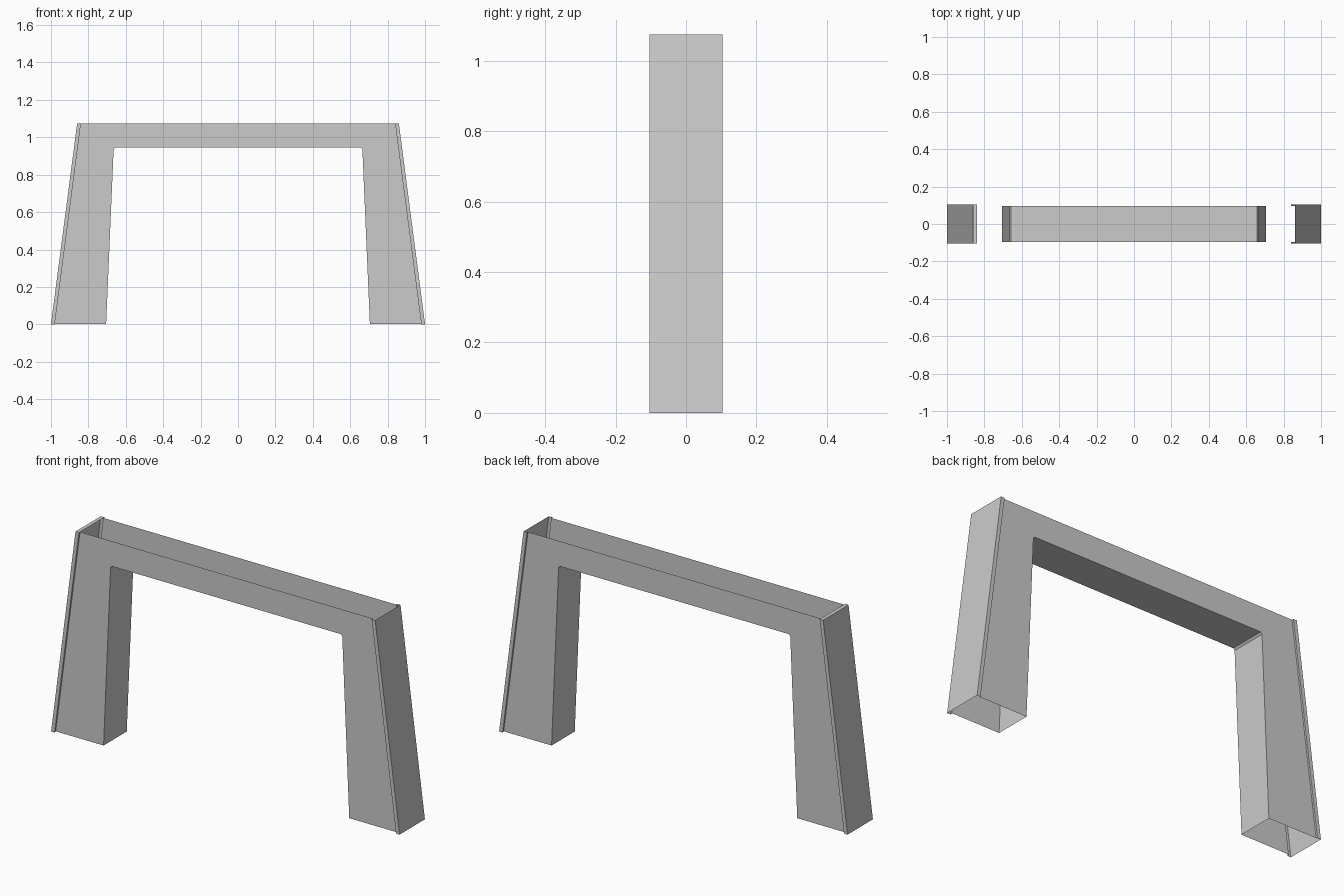
import bpy

if "Cube" in bpy.data.objects:
    bpy.data.objects.remove(bpy.data.objects["Cube"])

H = 1.075          # overall height
YO, YI = 0.104, 0.095   # end channel half depth, side panel half depth
LIP = 0.02         # width of the end channel flanges


def sheet(name, verts, faces):
    me = bpy.data.meshes.new(name)
    me.from_pydata(verts, [], faces)
    me.update()
    ob = bpy.data.objects.new(name, me)
    bpy.context.collection.objects.link(ob)
    return ob


def extrude_open(name, low, high):
    """Folded sheet between two matching open polylines."""
    n = len(low)
    return sheet(name, low + high,
                 [(i, i + 1, n + i + 1, n + i) for i in range(n - 1)])


# Inner opening outline with tiny eased corners, left to right
inner = [(-0.705, 0.003), (-0.665, 0.935), (-0.657, 0.945),
         (0.657, 0.945), (0.665, 0.935), (0.705, 0.003)]

# Outer outline along the flange edge, right to left
outer = [(1 - LIP, 0.003), (0.86 - LIP, H), (-0.86 + LIP, H), (-1 + LIP, 0.003)]

# Front and back portal-shaped panels, each made of two legs and a beam
pts = inner + outer
faces = [(0, 1, 2, 8, 9), (2, 3, 7, 8), (3, 4, 5, 6, 7)]
sheet("front_panel", [(x, -YI, z) for x, z in pts], faces)
sheet("back_panel", [(x, YI, z) for x, z in pts], [f[::-1] for f in faces])

# Lining sheet: inner leg faces and underside of the beam
extrude_open("opening_lining", [(x, YI, z) for x, z in inner],
             [(x, -YI, z) for x, z in inner])

# Folded end channels: end plate, flanges and returns to the side panels
for side, s in (("left", -1), ("right", 1)):
    def section(x, z):
        ring = [(x - LIP, -YI), (x - LIP, -YO), (x, -YO),
                (x, YO), (x - LIP, YO), (x - LIP, YI)]
        pts = [(s * a, b, z) for a, b in ring]
        return pts if s > 0 else pts[::-1]
    extrude_open(side + "_end_channel", section(1, 0), section(0.86, H))

# Narrow cap strip on top of the left channel
sheet("left_cap_strip", [(-0.86, -YO, H), (-0.86 + LIP, -YO, H),
                         (-0.86 + LIP, YO, H), (-0.86, YO, H)], [(0, 1, 2, 3)])
